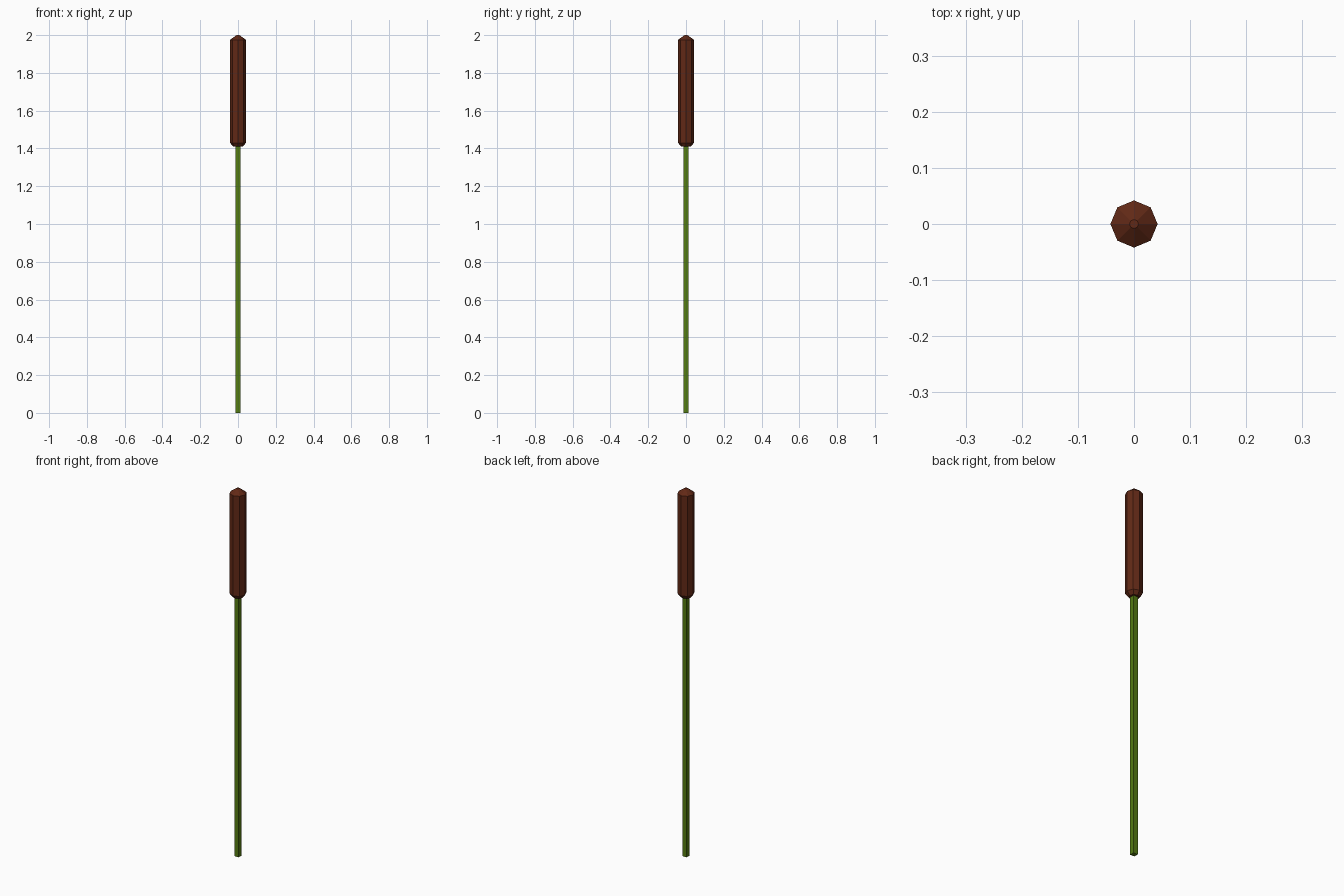
import bpy, bmesh
from math import cos, sin, pi

if "Cube" in bpy.data.objects:
    bpy.data.objects.remove(bpy.data.objects["Cube"])


def lathe(name, profile, sides, color, turn=0.0):
    """Closed faceted solid from (radius, z) rings."""
    bm = bmesh.new()
    rings = [[bm.verts.new((r * cos(turn + 2 * pi * i / sides),
                            r * sin(turn + 2 * pi * i / sides), z))
              for i in range(sides)] for r, z in profile]
    for a, b in zip(rings, rings[1:]):
        for i in range(sides):
            j = (i + 1) % sides
            bm.faces.new((a[i], a[j], b[j], b[i]))
    bm.faces.new(rings[0][::-1])
    bm.faces.new(rings[-1])
    mesh = bpy.data.meshes.new(name)
    bm.to_mesh(mesh)
    bm.free()
    mat = bpy.data.materials.new(name + "_color")
    mat.diffuse_color = color
    mat.use_nodes = True
    mat.node_tree.nodes["Principled BSDF"].inputs["Base Color"].default_value = mat.diffuse_color
    mesh.materials.append(mat)
    obj = bpy.data.objects.new(name, mesh)
    bpy.context.collection.objects.link(obj)
    return obj


# Square green stalk
lathe("stem", [(0.018, 0), (0.018, 1.415)], 4, (0.09, 0.2, 0.006, 1), pi / 4)

# Eight-sided brown seed head with chamfered ends
lathe("seed_head", [(0.026, 1.41), (0.042, 1.43), (0.042, 1.975), (0.008, 2.0)],
      8, (0.12, 0.022, 0.008, 1))
